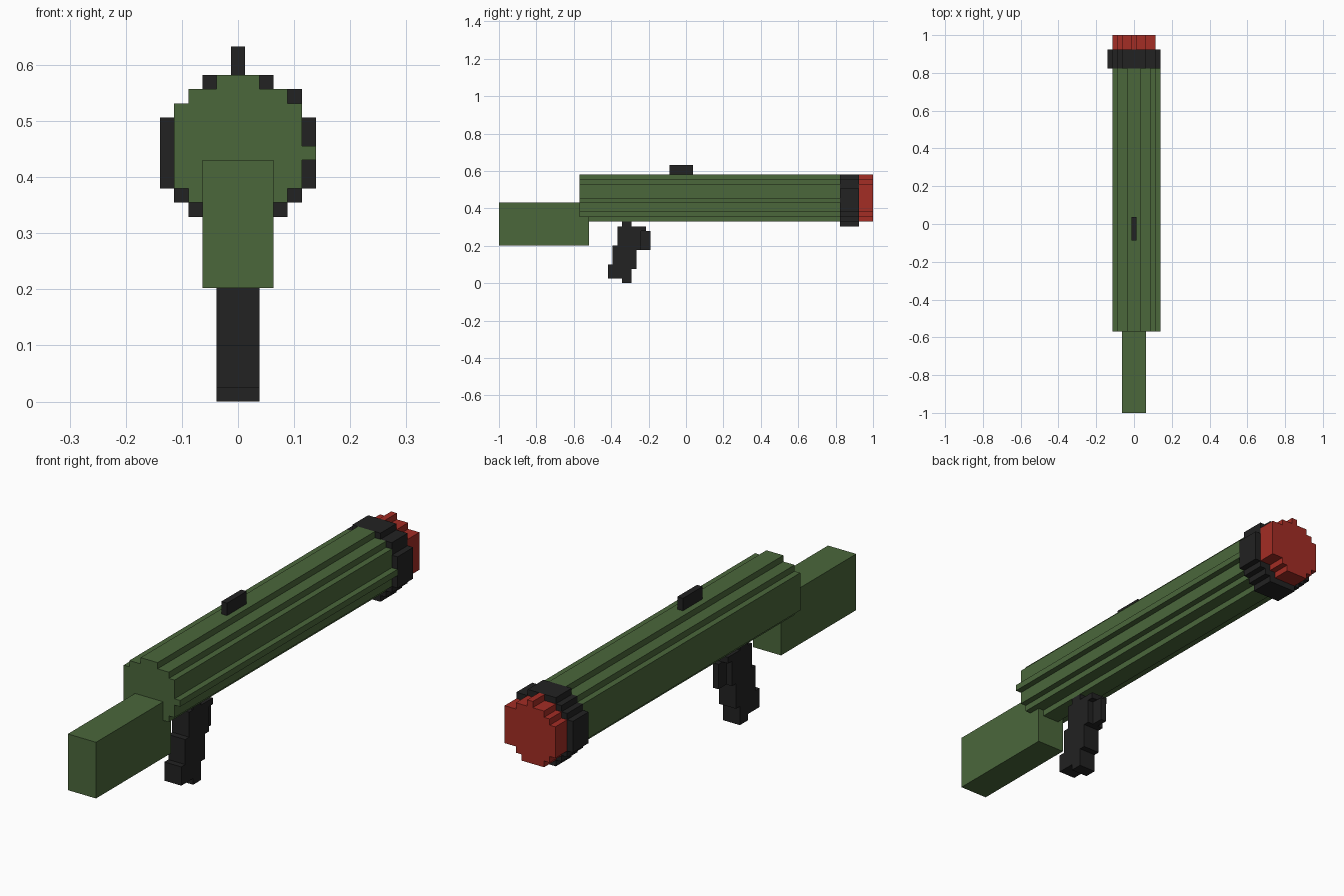
import bpy, bmesh

cube = bpy.data.objects.get("Cube")
if cube:
    bpy.data.objects.remove(cube, do_unlink=True)

U = 2 / 79  # size of one block


def material(name, rgb):
    m = bpy.data.materials.new(name)
    m.use_nodes = True
    m.diffuse_color = (*rgb, 1)
    bsdf = next(n for n in m.node_tree.nodes if n.type == 'BSDF_PRINCIPLED')
    bsdf.inputs["Base Color"].default_value = (*rgb, 1)
    bsdf.inputs["Roughness"].default_value = 0.8
    return m


green = material("olive green", (0.070, 0.136, 0.044))
black = material("matt black", (0.016, 0.016, 0.016))
red = material("warhead red", (0.371, 0.026, 0.018))


def stepped(name, mat, axis, start, end, bottom, rows):
    """Extrude a stepped outline along an axis, in block units.
    Each row is (height, low edge, high edge), stacked upwards from bottom."""
    low, high, z = [], [], bottom
    for h, a, b in rows:
        low += [(a, z), (a, z + h)]
        high += [(b, z), (b, z + h)]
        z += h
    outline = []
    for p in high + low[::-1]:
        if not outline or outline[-1] != p:
            outline.append(p)

    bm = bmesh.new()
    if axis == 'Y':
        verts = [bm.verts.new((a * U, start * U, z * U)) for a, z in outline]
        move = (0, (end - start) * U, 0)
    else:
        verts = [bm.verts.new((start * U, a * U, z * U)) for a, z in outline]
        move = ((end - start) * U, 0, 0)
    face = bm.faces.new(verts)
    out = bmesh.ops.extrude_face_region(bm, geom=[face], use_keep_orig=True)
    bmesh.ops.translate(bm, vec=move,
                        verts=[g for g in out["geom"] if isinstance(g, bmesh.types.BMVert)])
    bmesh.ops.recalc_face_normals(bm, faces=bm.faces)
    me = bpy.data.meshes.new(name)
    bm.to_mesh(me)
    bm.free()
    me.materials.append(mat)
    ob = bpy.data.objects.new(name, me)
    bpy.context.collection.objects.link(ob)
    return ob


# Long tube with a rib along its left side
stepped("tube", green, 'Y', -22.5, 32.5, 13,
        [(1, -1.5, 1.5), (1, -3.5, 3.5), (2, -4.5, 4.5), (1, -4.5, 5.5),
         (3, -4.5, 4.5), (1, -3.5, 3.5), (1, -1.5, 1.5)])

# Black collar and red cap at the back end
stepped("collar", black, 'Y', 32.5, 36.5, 12,
        [(1, -2.5, 2.5), (1, -3.5, 3.5), (1, -4.5, 4.5), (5, -5.5, 5.5),
         (1, -4.5, 4.5), (1, -3.5, 4.5), (1, -2.5, 2.5)])
stepped("end_cap", red, 'Y', 36.5, 39.5, 13,
        [(1, -2.5, 1.5), (1, -3.5, 2.5), (5, -4.5, 4.5), (1, -3.5, 4.5),
         (1, -2.5, 2.5), (1, -0.5, 0.5)])

# Shoulder stock and top sight
stepped("stock", green, 'Y', -39.5, -20.5, 8, [(9, -2.5, 2.5)])
stepped("sight", black, 'Y', -3.5, 1.5, 23, [(2, -0.5, 0.5)])

# Slanted grip with trigger
stepped("grip", black, 'X', -1.5, 1.5, 0,
        [(1, -13.5, -11.5), (2, -16.5, -11.5), (1, -16.5, -10.5), (3, -15.5, -10.5),
         (1, -15.5, -9.5), (3, -14.5, -9.5), (1, -14.5, -8.5), (1, -13.5, -11.5)])
stepped("trigger", black, 'X', -0.5, 0.5, 7, [(4, -9.5, -7.5)])
